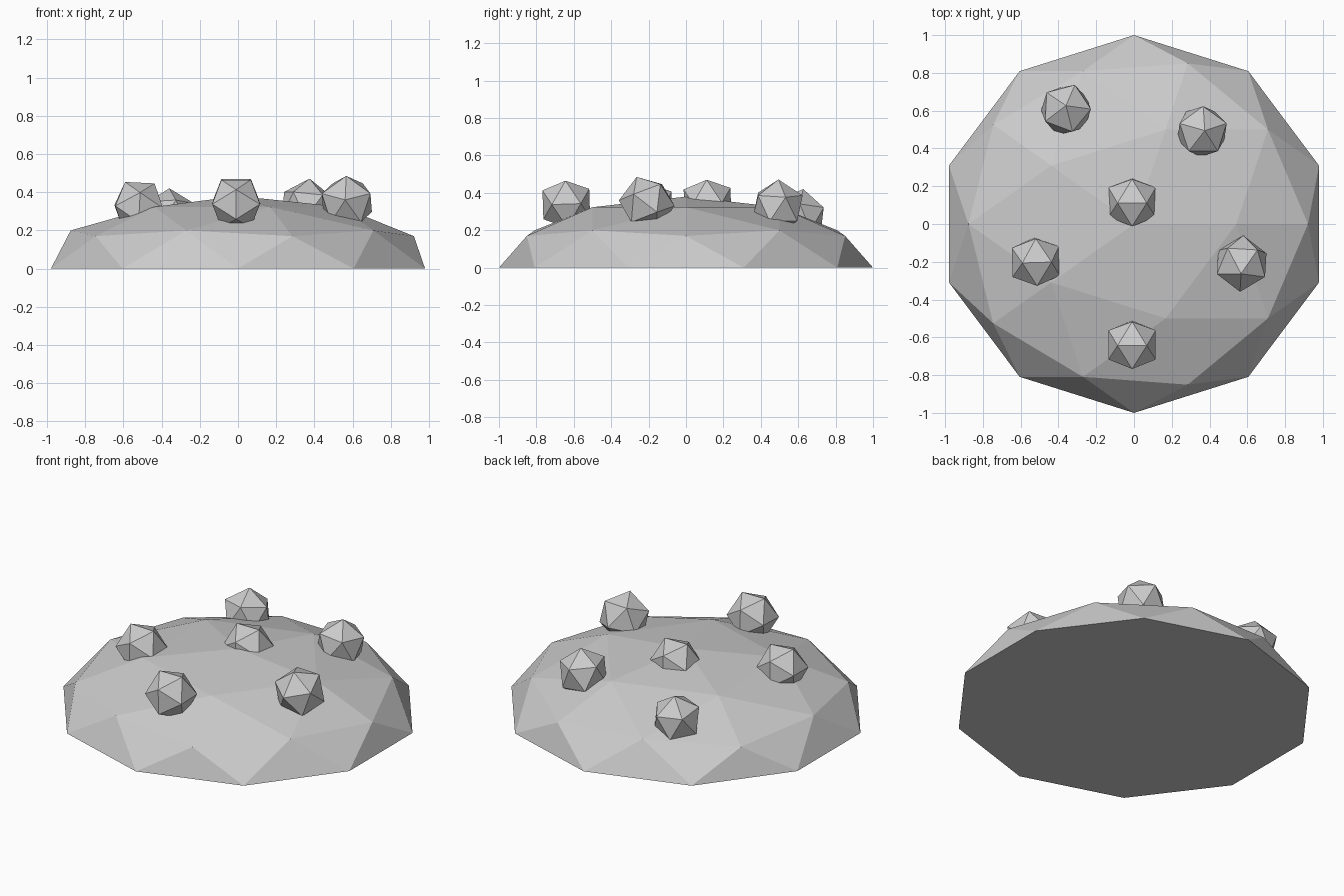
import bpy, bmesh
from mathutils import Vector, Matrix

if "Cube" in bpy.data.objects:
    bpy.data.objects.remove(bpy.data.objects["Cube"])


def finish(name, bm):
    me = bpy.data.meshes.new(name)
    bm.to_mesh(me)
    bm.free()
    ob = bpy.data.objects.new(name, me)
    bpy.context.collection.objects.link(ob)
    return ob


# Flattened faceted dome: upper half of a low-poly icosphere, closed underneath
bm = bmesh.new()
bmesh.ops.create_icosphere(bm, subdivisions=2, radius=1.0)
bmesh.ops.delete(bm, geom=[v for v in bm.verts if v.co.z < -0.01], context='VERTS')
bmesh.ops.holes_fill(bm, edges=[e for e in bm.edges if e.is_boundary], sides=0)
bmesh.ops.scale(bm, vec=(1.03, 1.0, 0.38), verts=bm.verts)
for v in bm.verts:
    if v.co.z < 0.01:
        v.co.z = 0.0
bmesh.ops.recalc_face_normals(bm, faces=bm.faces)
finish("dome", bm)


# Icosahedral bump: pole = direction of one corner, side = direction of a neighbour
def bump(name, loc, radius, pole, side):
    bm = bmesh.new()
    bmesh.ops.create_icosphere(bm, subdivisions=1, radius=radius)
    z = Vector(pole).normalized()
    y = z.cross(Vector(side)).normalized()
    x = y.cross(z)
    rot = Matrix((x, y, z)).transposed().to_4x4()
    bmesh.ops.transform(bm, matrix=Matrix.Translation(loc) @ rot, verts=bm.verts)
    finish(name, bm)


# Bumps scattered over the dome
bumps = [
    ("front_bump", (-0.01, -0.64, 0.34), 0.147, (0, -0.87, 0.5), (0, -0.84, -0.54)),
    ("left_bump", (-0.52, -0.20, 0.325), 0.147, (0.05, -0.87, 0.5), (0, -0.84, -0.54)),
    ("right_bump", (0.57, -0.21, 0.345), 0.150, (-0.06, -1, 0.1), (0, 0, 1)),
    ("back_left_bump", (-0.36, 0.605, 0.275), 0.147, (0, 0.15, 1), (0.26, -0.97, 0)),
    ("back_right_bump", (0.36, 0.49, 0.325), 0.147, (0.1, 0.03, 1), (0, 1, 0)),
    ("centre_bump", (-0.01, 0.115, 0.345), 0.147, (0, -0.87, 0.5), (0, -0.84, -0.54)),
]
for b in bumps:
    bump(*b)
